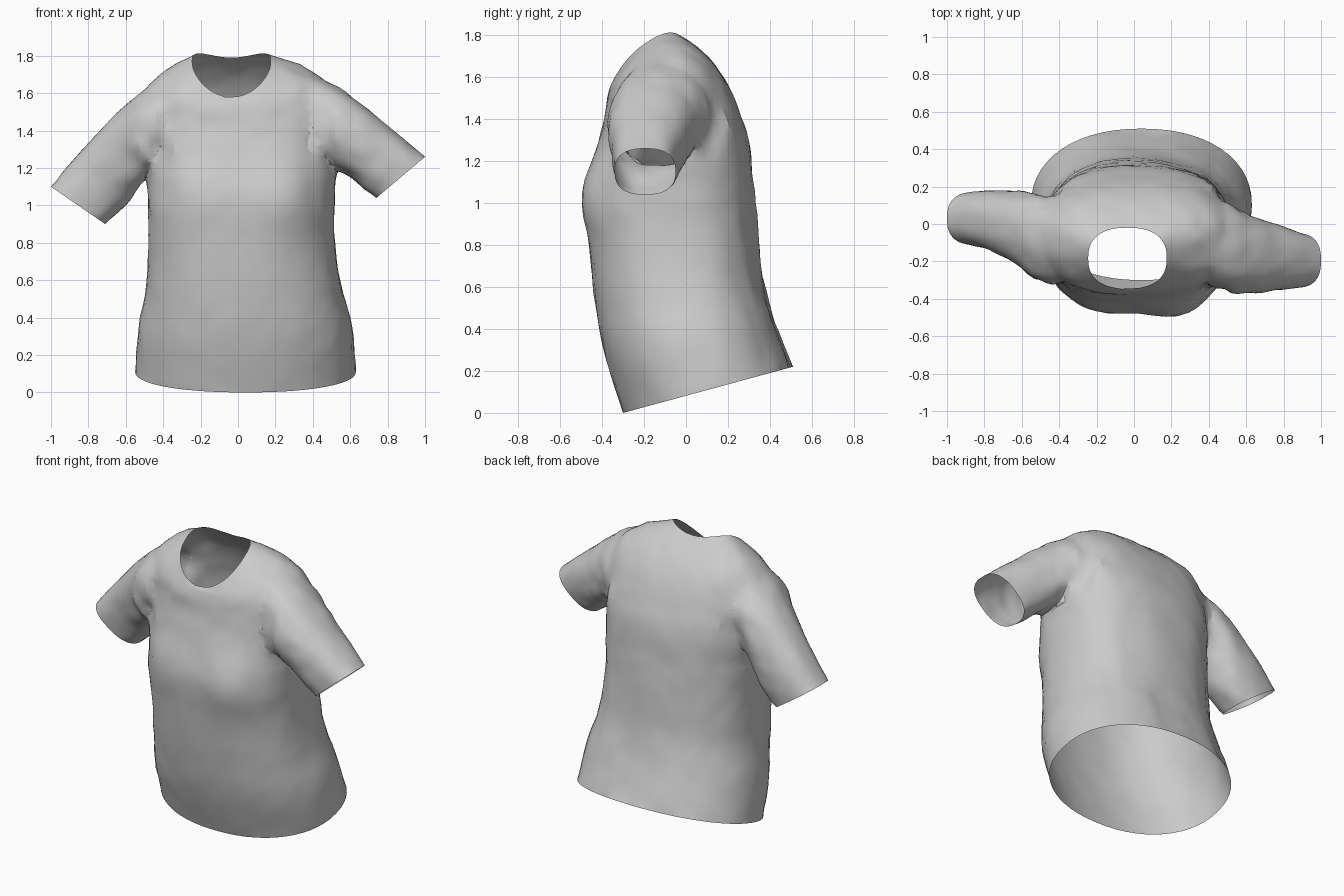
import bpy, bmesh
from math import sin, cos, pi, copysign, exp
from mathutils import Vector, noise

if "Cube" in bpy.data.objects:
    bpy.data.objects.remove(bpy.data.objects["Cube"])

SEGS, STEPS = 56, 4
CAP = 1  # material slot that marks temporary caps


def spread(rows):
    """Smooth in-between rows through the given section rows."""
    rows = [Vector(r) for r in rows]
    out = []
    for i in range(len(rows) - 1):
        a, b = rows[max(i - 1, 0)], rows[i]
        c, d = rows[i + 1], rows[min(i + 2, len(rows) - 1)]
        for k in range(STEPS):
            t = k / STEPS
            out.append(b + (c - a) * (t / 2) + (a * 2 - b * 5 + c * 4 - d) * (t * t / 2)
                       + (b * 3 - a - c * 3 + d) * (t ** 3 / 2))
    return out + [rows[-1]]


def section(p):
    """Unit superellipse; a smaller power is squarer."""
    for i in range(SEGS):
        a = 2 * pi * i / SEGS
        yield tuple(copysign(abs(v) ** p, v) for v in (cos(a), sin(a)))


def torso_ring(row):
    xl, xr, yf, yb, zf, zb, lift, p = row
    return [((xl + xr) / 2 + c * (xr - xl) / 2, (yf + yb) / 2 + s * (yb - yf) / 2,
             (zf + zb) / 2 + s * (zb - zf) / 2 + lift * c * c) for c, s in section(p)]


def sleeve_ring(row):
    xt, zt, xb, zb, yf, yb, p = row
    return [((xt + xb) / 2 + c * (xt - xb) / 2, (yf + yb) / 2 + s * (yb - yf) / 2,
             (zt + zb) / 2 + c * (zt - zb) / 2) for c, s in section(p)]


def loft(name, rows, make_ring):
    """Closed tube through the sections; both caps carry the CAP slot."""
    bm = bmesh.new()
    rings = [[bm.verts.new(p) for p in make_ring(r)] for r in spread(rows)]
    for lo, hi in zip(rings, rings[1:]):
        for i in range(SEGS):
            j = (i + 1) % SEGS
            bm.faces.new((lo[i], lo[j], hi[j], hi[i]))
    for ring in (rings[0], rings[-1]):
        hub = bm.verts.new(sum((v.co for v in ring), Vector()) / SEGS)
        for i in range(SEGS):
            bm.faces.new((ring[i], ring[(i + 1) % SEGS], hub)).material_index = CAP
    bmesh.ops.recalc_face_normals(bm, faces=bm.faces)
    mesh = bpy.data.meshes.new(name)
    bm.to_mesh(mesh)
    bm.free()
    for m in (fabric, None):
        mesh.materials.append(m)
    obj = bpy.data.objects.new(name, mesh)
    bpy.context.collection.objects.link(obj)
    return obj


fabric = bpy.data.materials.new("grey_fabric")
fabric.use_nodes = True
colour = (.6, .6, .6, 1)
fabric.diffuse_color = colour
fabric.node_tree.nodes["Principled BSDF"].inputs["Base Color"].default_value = colour

# Torso, hem to neckline: x left/right, y front/back, z front/back, side lift, power
shirt = loft("shirt", [
    (-.55, .63, -.30, .51, 0, .22, 0, .92),
    (-.53, .61, -.38, .42, .25, .45, 0, .9),
    (-.49, .55, -.43, .365, .5, .65, 0, .86),
    (-.48, .515, -.46, .34, .8, .9, 0, .82),
    (-.485, .52, -.47, .32, 1.05, 1.1, 0, .78),
    (-.5, .54, -.425, .30, 1.25, 1.3, 0, .8),
    (-.51, .54, -.39, .25, 1.4, 1.45, .03, .82),
    (-.49, .5, -.375, .18, 1.5, 1.6, .07, .82),
    (-.4, .4, -.36, .08, 1.56, 1.72, .065, .82),
    (-.245, .175, -.345, -.02, 1.58, 1.79, .085, .82)], torso_ring)

# Sleeves, shoulder to cuff: top x/z, bottom x/z, y front/back, power
left_sleeve = loft("left_sleeve", [
    (.32, 1.7, .35, 1.22, -.28, .04, .95),
    (.5, 1.655, .48, 1.2, -.36, .10, .92),
    (.65, 1.55, .58, 1.16, -.37, .05, .9),
    (.82, 1.41, .67, 1.09, -.355, 0, .85),
    (1, 1.26, .74, 1.04, -.34, -.05, .8)], sleeve_ring)
right_sleeve = loft("right_sleeve", [
    (-.32, 1.68, -.3, 1.22, -.28, .06, .95),
    (-.5, 1.615, -.45, 1.18, -.33, .15, .92),
    (-.64, 1.50, -.52, 1.11, -.24, .17, .9),
    (-.84, 1.29, -.6, 1.0, -.15, .18, .85),
    (-1, 1.1, -.71, .9, -.11, .17, .8)], sleeve_ring)

# Join the sleeves to the torso
for sleeve in (left_sleeve, right_sleeve):
    mod = shirt.modifiers.new("join", "BOOLEAN")
    mod.operation, mod.solver, mod.object = "UNION", "EXACT", sleeve
bpy.context.view_layer.update()
joined = bpy.data.meshes.new_from_object(
    shirt.evaluated_get(bpy.context.evaluated_depsgraph_get()))
shirt.modifiers.clear()
shirt.data = joined
for sleeve in (left_sleeve, right_sleeve):
    bpy.data.objects.remove(sleeve)

# Open the hem, neck and cuffs, soften the armholes
bm = bmesh.new()
bm.from_mesh(joined)
bmesh.ops.delete(bm, geom=[f for f in bm.faces if f.material_index == CAP], context="FACES")
bmesh.ops.remove_doubles(bm, verts=bm.verts, dist=.004)
bmesh.ops.triangulate(bm, faces=bm.faces)
inner = [v for v in bm.verts if not v.is_boundary]
armhole = [v for v in inner if .34 < abs(v.co.x) < .66 and v.co.z > 1.05]
for _ in range(4):
    bmesh.ops.smooth_vert(bm, verts=armhole, factor=.5,
                          use_axis_x=True, use_axis_y=True, use_axis_z=True)
bm.normal_update()

# Chest fullness, armhole creases and long folds down the back
moves = []
for v in inner:
    p = v.co
    fine = noise.noise(p * 11) * .006
    near_arm = max(0, 1 - abs(abs(p.x) - .5) / .2) * max(0, 1 - abs(p.z - 1.33) / .25)
    crease = noise.noise(Vector((p.x * 14, p.y * 14, p.z * 5))) * .035 * near_arm
    back = max(0, v.normal.y) * max(0, min(1, 1.5 - p.z))
    fold = noise.noise(Vector((p.x * 9, 0, p.z * 1.5))) * .018 * back
    front = max(0, -v.normal.y) * exp(-((p.z - 1.03) / .2) ** 2)
    chest = front * (.042 * exp(-((p.x - .24) / .15) ** 2)
                     + .015 * exp(-((p.x + .2) / .15) ** 2))
    moves.append((v, v.normal * (fine + crease + fold + chest)))
for v, step in moves:
    v.co += step
bm.to_mesh(joined)
bm.free()
joined.materials.clear()
joined.materials.append(fabric)

bpy.ops.object.select_all(action="DESELECT")
shirt.select_set(True)
bpy.context.view_layer.objects.active = shirt
bpy.ops.object.shade_smooth_by_angle(angle=pi / 9)
